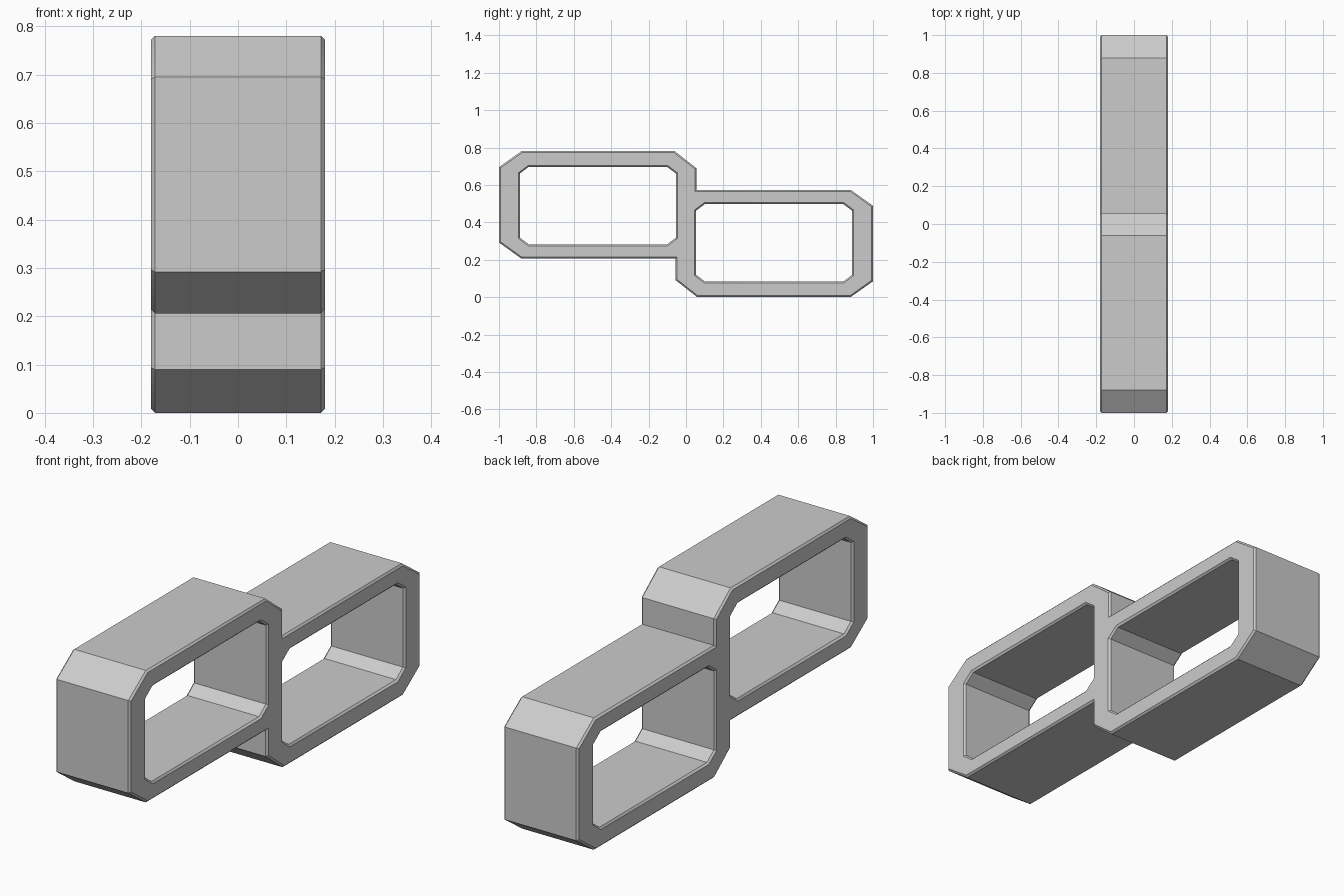
import bpy, bmesh
from math import radians

if "Cube" in bpy.data.objects:
    bpy.data.objects.remove(bpy.data.objects["Cube"])

MID = 0.39      # height of the point-symmetry centre
HALF_W = 0.18   # half width along x
BEV = 0.008     # small edge bevel


def turned(pts):
    """Half-turn of (y, z) points about the centre."""
    return [(-y, 2 * MID - z) for y, z in pts]


def chamfered(y0, y1, z0, z1, cy, cz):
    return [(y0, z0 + cz), (y0 + cy, z0), (y1 - cy, z0), (y1, z0 + cz),
            (y1, z1 - cz), (y1 - cy, z1), (y0 + cy, z1), (y0, z1 - cz)]


# Stepped outer outline: half of it, then its half-turn
half = [(-1, 0.292), (-0.88, 0.206), (-0.055, 0.206), (-0.055, 0.09),
        (0.06, 0), (0.88, 0), (1, 0.085)]
outline = half + turned(half)

# Two window openings
hole = chamfered(0.054, 0.888, 0.083, 0.498, 0.048, 0.036)

# Filled profile with holes, extruded and edge-bevelled
cu = bpy.data.curves.new("double_loop_profile", 'CURVE')
cu.dimensions = '2D'
cu.fill_mode = 'BOTH'
cu.extrude = HALF_W - BEV
cu.bevel_depth = BEV
cu.bevel_resolution = 0
cu.offset = -BEV
for loop in (outline, hole, turned(hole)):
    sp = cu.splines.new('POLY')
    sp.points.add(len(loop) - 1)
    for p, (y, z) in zip(sp.points, loop):
        p.co = (y, z, 0, 1)
    sp.use_cyclic_u = True
profile = bpy.data.objects.new("double_loop_profile", cu)
bpy.context.collection.objects.link(profile)

# Convert to a welded mesh
dg = bpy.context.evaluated_depsgraph_get()
mesh = bpy.data.meshes.new_from_object(profile.evaluated_get(dg))
bpy.data.objects.remove(profile)
bm = bmesh.new()
bm.from_mesh(mesh)
bmesh.ops.remove_doubles(bm, verts=bm.verts, dist=0.0005)
bmesh.ops.recalc_face_normals(bm, faces=bm.faces)
bm.to_mesh(mesh)
bm.free()

# Double loop link, standing upright across x
link = bpy.data.objects.new("double_loop_link", mesh)
bpy.context.collection.objects.link(link)
link.rotation_euler = (radians(90), 0, radians(90))
bpy.context.view_layer.objects.active = link
link.select_set(True)
bpy.ops.object.shade_smooth_by_angle(angle=radians(30))
